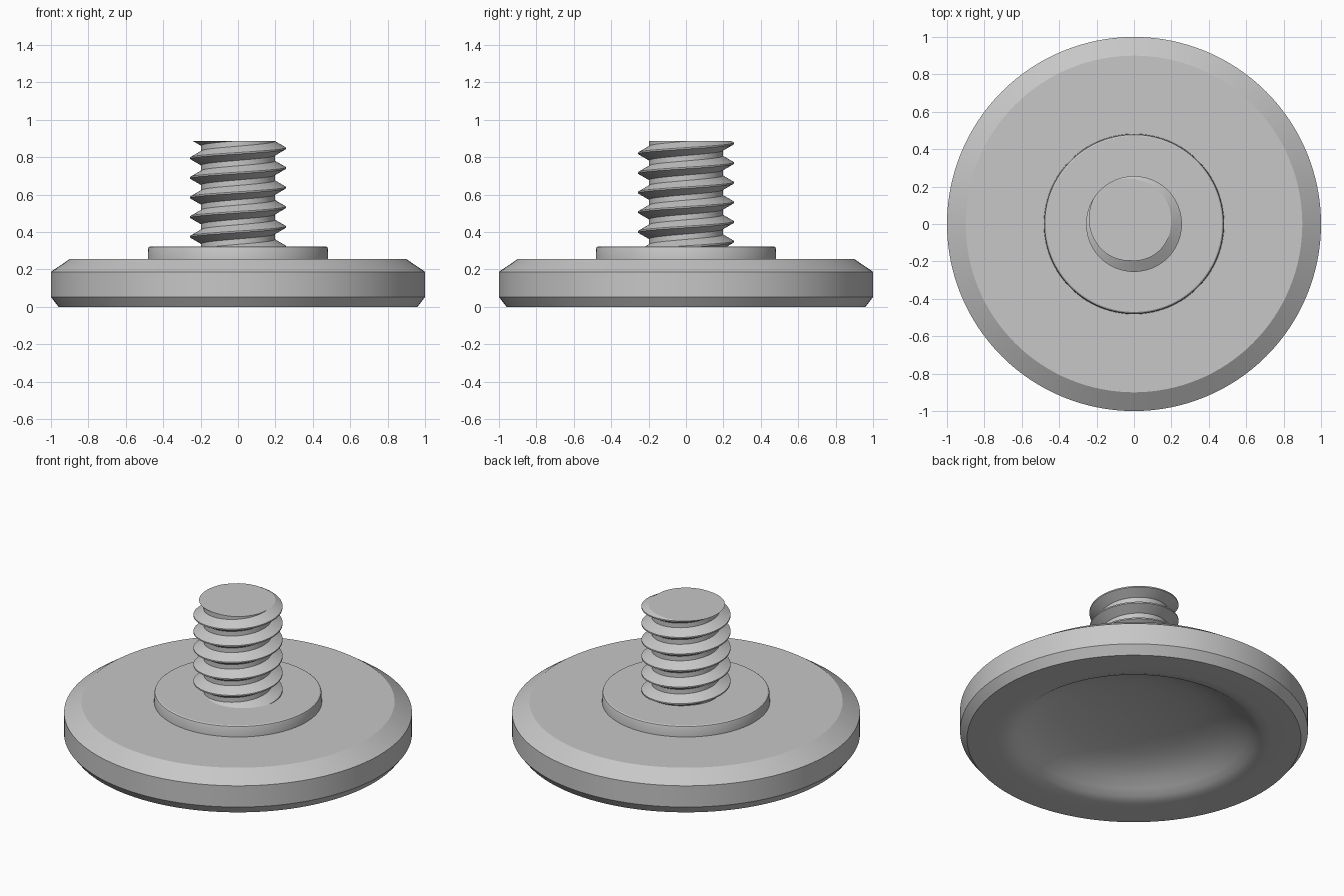
import bpy
import bmesh
from math import cos, sin, pi, radians

cube = bpy.data.objects.get("Cube")
if cube:
    bpy.data.objects.remove(cube, do_unlink=True)

metal = bpy.data.materials.new("satin grey")
metal.use_nodes = True
grey = (0.57, 0.57, 0.57, 1)
metal.diffuse_color = grey
metal.node_tree.nodes["Principled BSDF"].inputs["Base Color"].default_value = grey


def finish(name, bm):
    bmesh.ops.recalc_face_normals(bm, faces=bm.faces)
    mesh = bpy.data.meshes.new(name)
    bm.to_mesh(mesh)
    bm.free()
    mesh.materials.append(metal)
    obj = bpy.data.objects.new(name, mesh)
    bpy.context.collection.objects.link(obj)
    bpy.ops.object.select_all(action='DESELECT')
    obj.select_set(True)
    bpy.context.view_layer.objects.active = obj
    bpy.ops.object.shade_smooth_by_angle(angle=radians(25))
    return obj


def lathe(name, profile, sides=128):
    """Revolve (radius, height) points about z; the ends lie on the axis."""
    bm = bmesh.new()
    verts = [bm.verts.new((r, 0, z)) for r, z in profile]
    edges = [bm.edges.new(pair) for pair in zip(verts, verts[1:])]
    bmesh.ops.spin(bm, geom=verts + edges, cent=(0, 0, 0), axis=(0, 0, 1),
                   angle=2 * pi, steps=sides, use_merge=False)
    bmesh.ops.remove_doubles(bm, verts=bm.verts, dist=1e-5)
    return finish(name, bm)


# Round foot: hollow underside, chamfered rim, raised collar
dish = [(0, 0.19), (0.15, 0.186), (0.3, 0.172), (0.42, 0.152), (0.52, 0.125),
        (0.6, 0.088), (0.66, 0.048), (0.7, 0.02), (0.74, 0.005), (0.79, 0)]
rim = [(0.96, 0), (1, 0.052), (1, 0.187), (0.9, 0.255)]
collar = [(0.482, 0.255), (0.48, 0.312), (0.477, 0.319), (0.47, 0.323), (0, 0.323)]
lathe("foot_disc", dish + rim + collar)

# Threaded stud: one helical strip per pitch, trimmed flat at both ends
PITCH, STEPS, TURNS = 0.105, 96, 9
CREST, ROOT, CREST_Z, TOP, BOTTOM = 0.256, 0.197, 0.847, 0.886, 0.3
profile = [(CREST, -0.004), (CREST, 0.004), (ROOT, 0.038), (ROOT, PITCH - 0.038)]

bm = bmesh.new()
start = CREST_Z - 7 * PITCH
rows = []
for i in range(STEPS * TURNS + 1):
    a = 2 * pi * i / STEPS
    rise = start + PITCH * i / STEPS
    rows.append([bm.verts.new((r * cos(a), r * sin(a), rise + dz)) for r, dz in profile])
for i in range(STEPS * (TURNS - 1)):
    here = rows[i] + [rows[i + STEPS][0]]
    after = rows[i + 1] + [rows[i + 1 + STEPS][0]]
    for k in range(len(profile)):
        bm.faces.new((here[k], after[k], after[k + 1], here[k + 1]))

for height, direction in ((TOP, 1), (BOTTOM, -1)):
    cut = bmesh.ops.bisect_plane(
        bm, geom=bm.verts[:] + bm.edges[:] + bm.faces[:], dist=1e-6,
        plane_co=(0, 0, height), plane_no=(0, 0, direction), clear_outer=True)
    loop = [e for e in cut["geom_cut"] if isinstance(e, bmesh.types.BMEdge)]
    bmesh.ops.edgeloop_fill(bm, edges=loop)
loose = [v for v in bm.verts if not v.link_faces]
bmesh.ops.delete(bm, geom=loose, context='VERTS')
finish("threaded_stud", bm)
